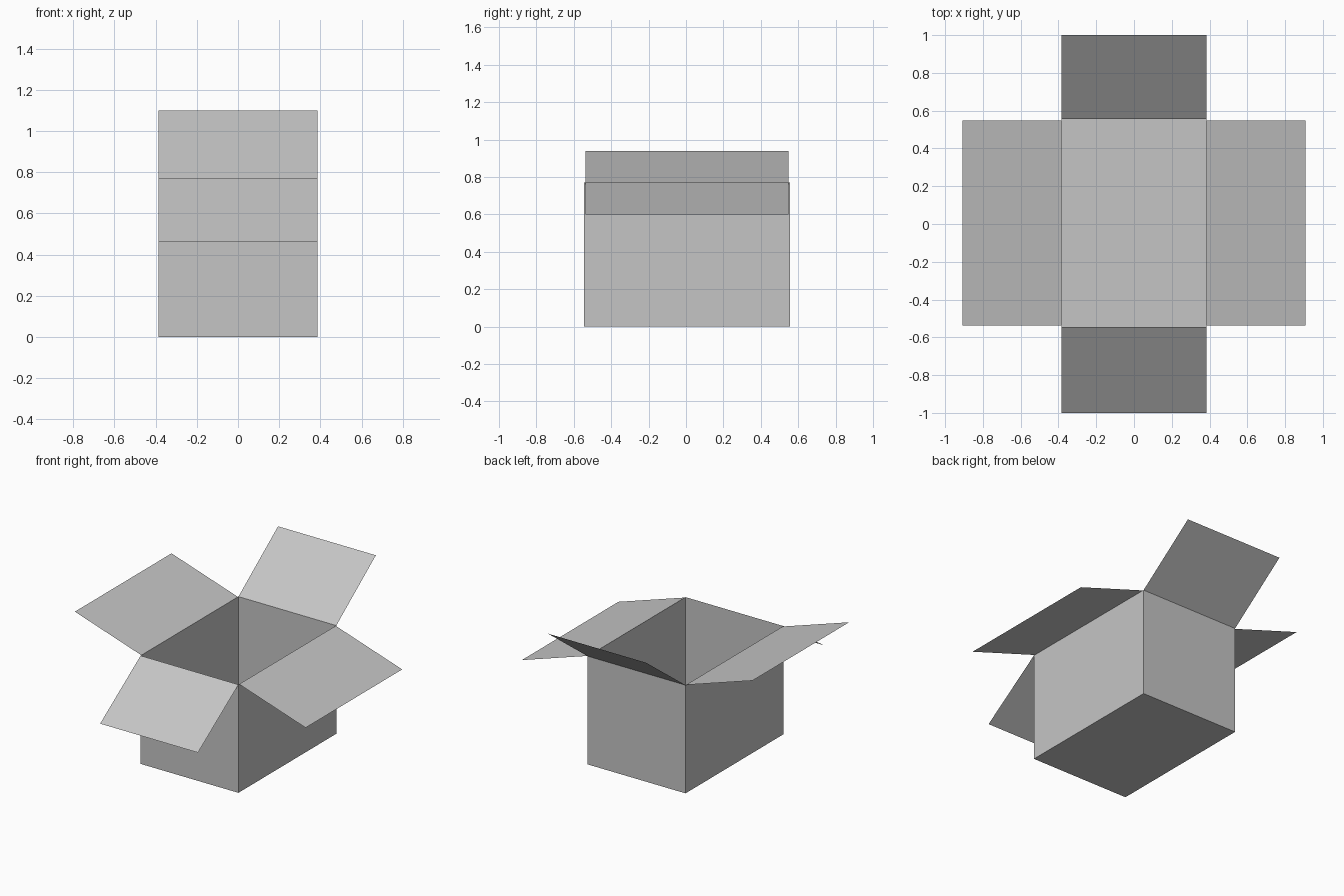
import bpy
import bmesh

default_cube = bpy.data.objects.get("Cube")
if default_cube:
    bpy.data.objects.remove(default_cube, do_unlink=True)

HALF_X = 0.385
FRONT_Y, BACK_Y = -0.545, 0.555
RIM_Z = 0.77

# Plain card colour
GREY = (0.56, 0.56, 0.56, 1.0)
card = bpy.data.materials.new("light_grey_card")
card.use_nodes = True
card.diffuse_color = GREY
card.node_tree.nodes["Principled BSDF"].inputs["Base Color"].default_value = GREY


def add_object(name, bm):
    mesh = bpy.data.meshes.new(name)
    bm.to_mesh(mesh)
    bm.free()
    mesh.materials.append(card)
    obj = bpy.data.objects.new(name, mesh)
    bpy.context.collection.objects.link(obj)
    return obj


def add_flap(name, start, end, offset):
    """Thin sheet swept from a hinge edge by an offset, facing upwards."""
    bm = bmesh.new()
    hinge = [bm.verts.new(start), bm.verts.new(end)]
    tip = [bm.verts.new([c + d for c, d in zip(v.co, offset)]) for v in hinge]
    face = bm.faces.new((hinge[0], hinge[1], tip[1], tip[0]))
    face.normal_update()
    if face.normal.z < 0:
        face.normal_flip()
    return add_object(name, bm)


# Open-topped box body
bm = bmesh.new()
bmesh.ops.create_cube(bm, size=1)
bmesh.ops.scale(bm, vec=(2 * HALF_X, BACK_Y - FRONT_Y, RIM_Z), verts=bm.verts)
bmesh.ops.translate(bm, vec=(0, (FRONT_Y + BACK_Y) / 2, RIM_Z / 2), verts=bm.verts)
lid = [f for f in bm.faces if f.normal.z > 0.9]
bmesh.ops.delete(bm, geom=lid, context="FACES_ONLY")
add_object("box_body", bm)

# End flaps: front one hangs down, back one stands up
for name, y, reach, rise in (("front_flap", FRONT_Y, -0.455, -0.31),
                             ("back_flap", BACK_Y, 0.445, 0.33)):
    add_flap(name, (-HALF_X, y, RIM_Z), (HALF_X, y, RIM_Z), (0, reach, rise))

# Side flaps: slightly narrower than the walls, left droops and right lifts
for name, side in (("left_flap", 1), ("right_flap", -1)):
    x = side * HALF_X
    add_flap(name, (x, FRONT_Y + 0.008, RIM_Z), (x, BACK_Y - 0.006, RIM_Z),
             (side * 0.523, 0, -side * 0.17))
